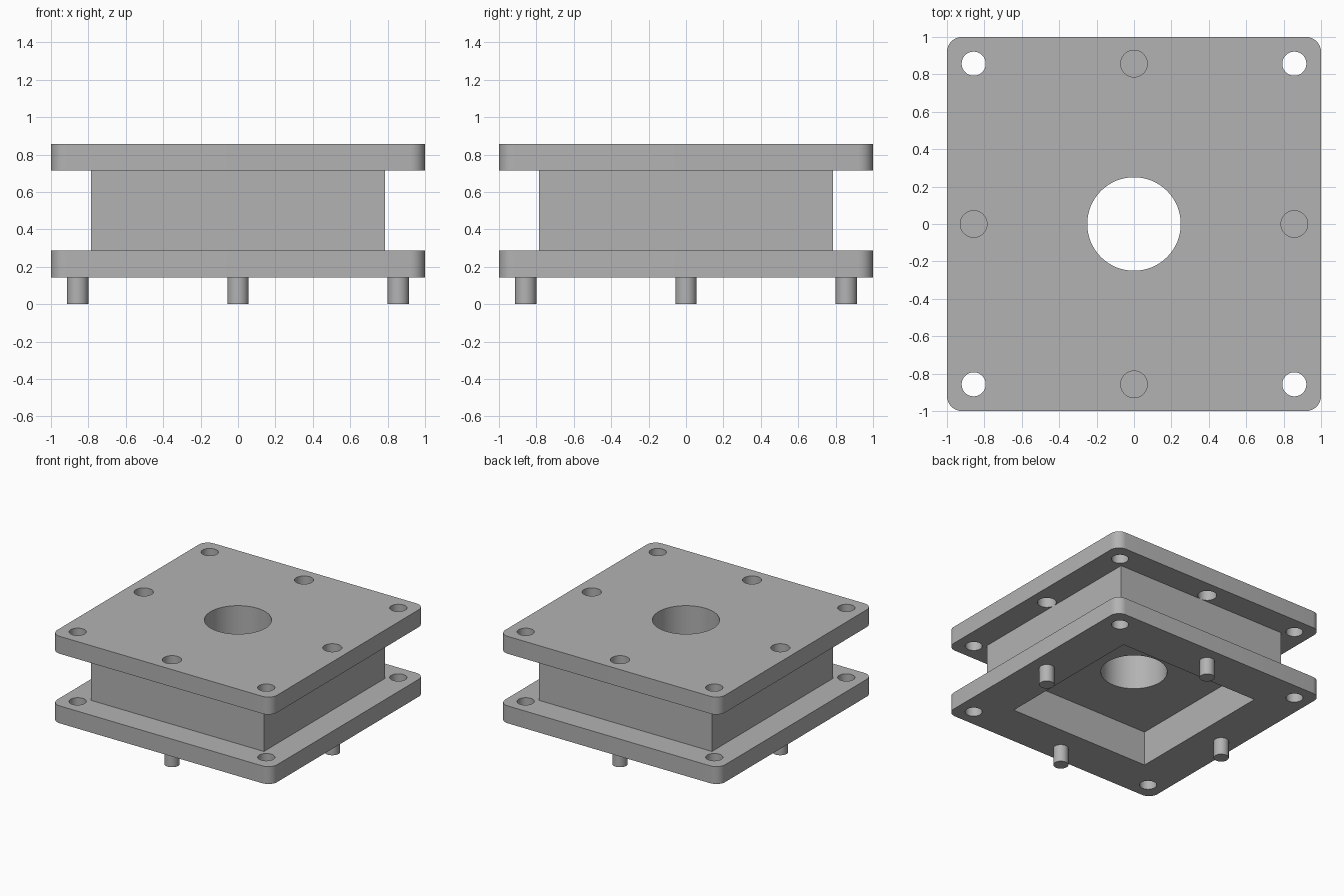
import bpy
import bmesh
from math import radians

default = bpy.data.objects.get("Cube")
if default:
    bpy.data.objects.remove(default, do_unlink=True)

U = 1 / 14                     # design module
REACH = 12 * U                 # fastener distance from the centre

grey = bpy.data.materials.new("plain grey")
grey.use_nodes = True
colour = (0.45, 0.45, 0.45, 1)
grey.diffuse_color = colour
grey.node_tree.nodes["Principled BSDF"].inputs["Base Color"].default_value = colour


def finish(name, bm):
    mesh = bpy.data.meshes.new(name)
    bm.to_mesh(mesh)
    bm.free()
    mesh.materials.append(grey)
    obj = bpy.data.objects.new(name, mesh)
    bpy.context.collection.objects.link(obj)
    return obj


def block(name, half, low, high, corner=0):
    """Square block, optionally with rounded vertical corners."""
    bm = bmesh.new()
    bmesh.ops.create_cube(bm, size=1)
    for v in bm.verts:
        v.co.x *= 2 * half
        v.co.y *= 2 * half
        v.co.z = high if v.co.z > 0 else low
    if corner:
        upright = [e for e in bm.edges
                   if abs(e.verts[0].co.z - e.verts[1].co.z) > 0.01]
        bmesh.ops.bevel(bm, geom=upright, offset=corner, segments=8,
                        profile=0.5, affect='EDGES')
    return finish(name, bm)


def cylinder(name, x, y, radius, low, high, sides=48):
    bm = bmesh.new()
    bmesh.ops.create_cone(bm, cap_ends=True, segments=sides,
                          radius1=radius, radius2=radius, depth=high - low)
    bmesh.ops.translate(bm, verts=bm.verts, vec=(x, y, (low + high) / 2))
    return finish(name, bm)


def combine(target, tool, operation):
    """Apply a boolean and discard the tool."""
    mod = target.modifiers.new("boolean", 'BOOLEAN')
    mod.operation = operation
    mod.solver = 'EXACT'
    mod.object = tool
    select(target)
    bpy.ops.object.modifier_apply(modifier=mod.name)
    bpy.data.objects.remove(tool, do_unlink=True)


def select(obj):
    bpy.ops.object.select_all(action='DESELECT')
    obj.select_set(True)
    bpy.context.view_layer.objects.active = obj


# Two flanges joined by a square body
housing = block("flanged_housing", 1, 2 * U, 4 * U, 0.08)
combine(housing, block("body", 11 * U, 3 * U, 11 * U), 'UNION')
combine(housing, block("upper_flange", 1, 10 * U, 12 * U, 0.08), 'UNION')

# Square pocket underneath and central bore
combine(housing, block("pocket", 9 * U, U, 6 * U), 'DIFFERENCE')
combine(housing, cylinder("bore", 0, 0, 0.25, 5 * U, 13 * U, 64), 'DIFFERENCE')

# Corner holes through both flanges
for x in (-REACH, REACH):
    for y in (-REACH, REACH):
        combine(housing, cylinder("hole", x, y, 0.9 * U, 0, 1), 'DIFFERENCE')

# Mid-side sockets in the upper flange, matching pegs below the lower one
sides = {"front": (0, -REACH), "back": (0, REACH),
         "left": (REACH, 0), "right": (-REACH, 0)}
parts = [housing]
for side, (x, y) in sides.items():
    combine(housing, cylinder("socket", x, y, U, 9 * U, 13 * U), 'DIFFERENCE')
    parts.append(cylinder(side + "_peg", x, y, 0.8 * U, 0, 2 * U))

for part in parts:
    select(part)
    bpy.ops.object.shade_smooth_by_angle(angle=radians(30))
